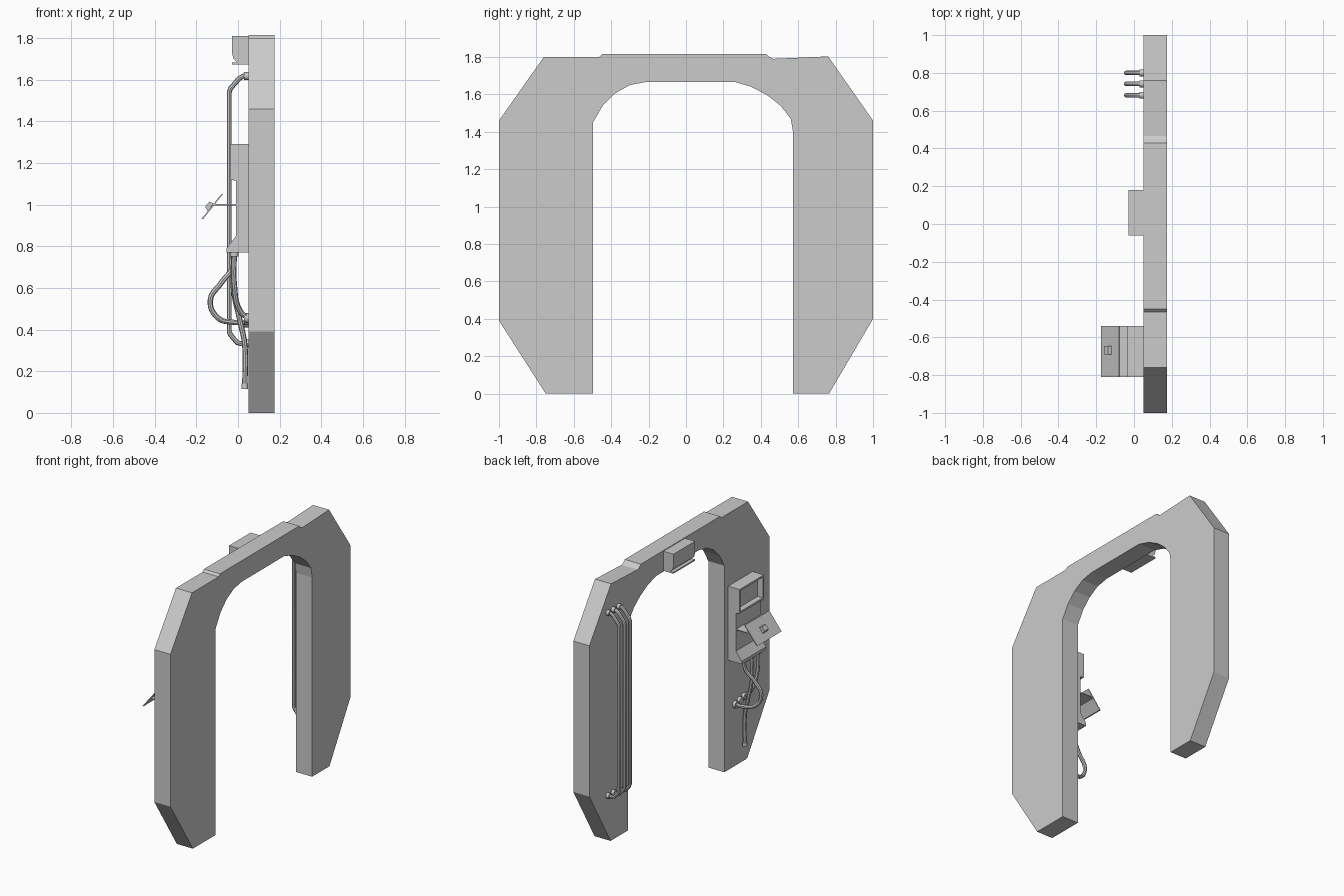
import bpy, bmesh
from mathutils import Vector

if "Cube" in bpy.data.objects:
    bpy.data.objects.remove(bpy.data.objects["Cube"])


def finish(name, bm, smooth=False):
    bmesh.ops.recalc_face_normals(bm, faces=bm.faces)
    me = bpy.data.meshes.new(name)
    bm.to_mesh(me)
    bm.free()
    ob = bpy.data.objects.new(name, me)
    bpy.context.collection.objects.link(ob)
    if smooth:
        shade(ob)
    return ob


def shade(ob):
    bpy.ops.object.select_all(action='DESELECT')
    bpy.context.view_layer.objects.active = ob
    ob.select_set(True)
    bpy.ops.object.shade_smooth_by_angle(angle=0.7)


def prism(points, shift):
    """Closed outline of 3D points, swept along a vector."""
    bm = bmesh.new()
    face = bm.faces.new([bm.verts.new(p) for p in points])
    ext = bmesh.ops.extrude_face_region(bm, geom=[face], use_keep_orig=True)
    bmesh.ops.translate(bm, vec=shift,
                        verts=[g for g in ext['geom'] if isinstance(g, bmesh.types.BMVert)])
    return bm


def side_prism(profile, y0, y1):
    return prism([(x, y0, z) for x, z in profile], (0, y1 - y0, 0))


def tube(name, points, radius, curved):
    cu = bpy.data.curves.new(name, 'CURVE')
    cu.dimensions = '3D'
    cu.bevel_depth = radius
    cu.bevel_resolution = 2
    cu.use_fill_caps = True
    cu.resolution_u = 6
    if curved:
        sp = cu.splines.new('BEZIER')
        sp.bezier_points.add(len(points) - 1)
        for bp, p in zip(sp.bezier_points, points):
            bp.co = p
            bp.handle_left_type = bp.handle_right_type = 'AUTO'
    else:
        sp = cu.splines.new('POLY')
        sp.points.add(len(points) - 1)
        for sp_p, p in zip(sp.points, points):
            sp_p.co = (*p, 1)
    ob = bpy.data.objects.new(name, cu)
    bpy.context.collection.objects.link(ob)
    bpy.ops.object.select_all(action='DESELECT')
    bpy.context.view_layer.objects.active = ob
    ob.select_set(True)
    bpy.ops.object.convert(target='MESH')
    shade(bpy.context.object)


def collar(name, start, end, radius, sides=10):
    a, b = Vector(start), Vector(end)
    bm = bmesh.new()
    bmesh.ops.create_cone(bm, cap_ends=True, segments=sides, radius1=radius,
                          radius2=radius, depth=(b - a).length)
    bmesh.ops.rotate(bm, verts=bm.verts,
                     matrix=(b - a).to_track_quat('Z', 'Y').to_matrix())
    bmesh.ops.translate(bm, verts=bm.verts, vec=(a + b) / 2)
    finish(name, bm, True)


# Door frame arch
arch = [(-0.75, 0), (-1, 0.39), (-1, 1.46), (-0.76, 1.8), (-0.465, 1.8), (-0.45, 1.815),
        (0.43, 1.815), (0.445, 1.80), (0.465, 1.79), (0.76, 1.803), (1, 1.46), (1, 0.40),
        (0.765, 0), (0.572, 0), (0.572, 1.40), (0.56, 1.47), (0.505, 1.54), (0.435, 1.595),
        (0.35, 1.64), (0.26, 1.667), (-0.21, 1.667), (-0.3, 1.65), (-0.38, 1.605),
        (-0.445, 1.54), (-0.497, 1.45), (-0.497, 0)]
finish('door_frame', prism([(0.05, y, z) for y, z in arch], (0.125, 0, 0)))

# Lamp housing over the opening, with a lip underneath
lamp = [(0.06, 1.81), (-0.028, 1.81), (-0.028, 1.725), (-0.022, 1.70), (-0.003, 1.683),
        (-0.028, 1.683), (-0.028, 1.673), (0.06, 1.673)]
finish('lamp_housing', side_prism(lamp, -0.06, 0.18))

# Control panel with a recessed screen
panel = [(0.06, 1.29), (-0.038, 1.29), (-0.038, 1.12), (-0.01, 1.115), (-0.01, 0.85),
         (-0.055, 0.79), (-0.055, 0.77), (0.06, 0.77)]
bm = side_prism(panel, -0.81, -0.54)
bm.normal_update()
screen = [f for f in bm.faces
          if all(abs(v.co.x + 0.038) < 1e-4 for v in f.verts)]
bmesh.ops.inset_region(bm, faces=screen, thickness=0.018)
inner = [v for f in screen for v in f.verts]
for dx in (0.0, 0.04):
    if dx:
        ext = bmesh.ops.extrude_face_region(bm, geom=screen)
        bmesh.ops.translate(bm, vec=(dx, 0, 0), verts=[
            g for g in ext['geom'] if isinstance(g, bmesh.types.BMVert)])
        bmesh.ops.delete(bm, geom=[f for f in screen if f.is_valid], context='FACES_ONLY')
finish('control_panel', bm)

# Shelf and tilted keypad plate with a knob
finish('panel_shelf', side_prism([(0, 1.003), (-0.115, 1.003), (-0.115, 0.997), (0, 0.997)],
                                 -0.81, -0.54))
finish('tilted_plate', side_prism([(-0.073, 1.05), (-0.08, 1.05), (-0.176, 0.93), (-0.168, 0.93)],
                                  -0.81, -0.54))
finish('plate_knob', side_prism([(-0.118, 1.006), (-0.138, 1.014), (-0.158, 0.99), (-0.145, 0.968)],
                                -0.69, -0.645))

# Three straight pipes on the opposite leg
for i, y in enumerate((0.80, 0.742, 0.682)):
    tube(f'pipe_{i}', [(0.055, y, 1.617), (0.025, y, 1.617), (0.005, y, 1.605),
                       (-0.036, y, 1.558), (-0.042, y, 1.54), (-0.042, y, 0.39),
                       (-0.036, y, 0.375), (-0.005, y, 0.338), (0.012, y, 0.333),
                       (0.055, y, 0.333)], 0.012, False)
    for j, z in enumerate((1.617, 0.333)):
        collar(f'pipe_fitting_{i}_{j}', (0.028, y, z), (0.055, y, z), 0.019)

# Three loose cables under the panel
cables = [
    [(-0.018, -0.62, 0.77), (-0.025, -0.62, 0.70), (-0.08, -0.64, 0.625),
     (-0.133, -0.645, 0.54), (-0.095, -0.635, 0.455), (-0.02, -0.615, 0.435), (0.055, -0.61, 0.435)],
    [(-0.018, -0.70, 0.77), (-0.022, -0.70, 0.60), (0.01, -0.70, 0.44),
     (0.032, -0.70, 0.33), (0.033, -0.70, 0.125)],
    [(-0.018, -0.775, 0.77), (-0.018, -0.765, 0.62), (0.01, -0.73, 0.49), (0.055, -0.71, 0.45)],
]
for i, path in enumerate(cables):
    tube(f'cable_{i}', path, 0.013, True)
    x, y, z = path[0]
    collar(f'cable_socket_{i}', (x, y, 0.75), (x, y, 0.78), 0.022)
collar('cable_end', (0.033, -0.70, 0.115), (0.033, -0.70, 0.14), 0.017)
for i, (y, z) in enumerate(((-0.61, 0.435), (-0.66, 0.445), (-0.71, 0.455))):
    collar(f'wall_fitting_{i}', (0.03, y, z), (0.055, y, z), 0.024)
